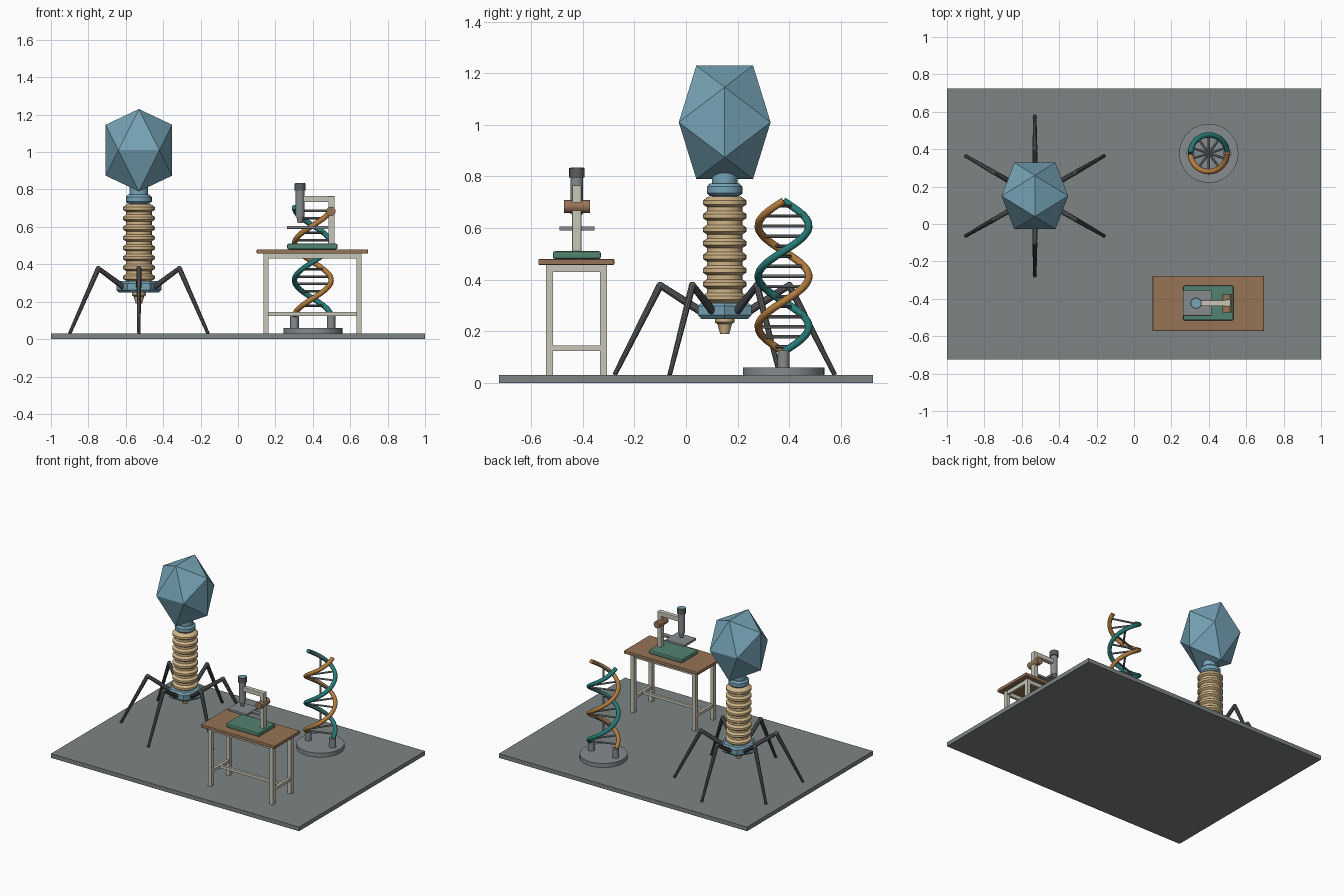
import bpy, bmesh, math
from mathutils import Vector, Matrix

if "Cube" in bpy.data.objects:
    bpy.data.objects.remove(bpy.data.objects["Cube"])


def material(name, r, g, b):
    m = bpy.data.materials.new(name)
    lin = [((c / 255 + 0.055) / 1.055) ** 2.4 for c in (r, g, b)]
    m.diffuse_color = (*lin, 1)
    m.use_nodes = True
    m.node_tree.nodes["Principled BSDF"].inputs["Base Color"].default_value = m.diffuse_color
    return m


FLOOR = material("slate_grey", 125, 132, 131)
BLUE = material("dusty_blue", 118, 163, 182)
SAND = material("sand", 208, 180, 134)
COPPER = material("copper_orange", 180, 124, 62)
WOOD = material("wood_brown", 150, 116, 86)
GREEN = material("bench_green", 82, 131, 112)
TEAL = material("deep_teal", 38, 122, 120)
CREAM = material("cream", 200, 198, 184)
DARK = material("dark_grey", 90, 93, 96)
STEEL = material("steel_grey", 134, 139, 142)


def finish(bm, name, mat, smooth=True):
    bmesh.ops.recalc_face_normals(bm, faces=bm.faces)
    me = bpy.data.meshes.new(name)
    bm.to_mesh(me)
    bm.free()
    ob = bpy.data.objects.new(name, me)
    bpy.context.collection.objects.link(ob)
    me.materials.append(mat)
    if smooth:
        bpy.ops.object.select_all(action='DESELECT')
        ob.select_set(True)
        bpy.context.view_layer.objects.active = ob
        bpy.ops.object.shade_smooth_by_angle(angle=math.radians(30))
    return ob


def box(name, mat, x, y, z, bevel=0.0):
    """Box from (min, max) ranges."""
    bm = bmesh.new()
    bmesh.ops.create_cube(bm, size=1)
    for v in bm.verts:
        v.co = [(a + b) / 2 + c * (b - a) for c, (a, b) in zip(v.co, (x, y, z))]
    if bevel:
        bmesh.ops.bevel(bm, geom=bm.edges[:], offset=bevel, segments=2,
                        profile=0.5, affect='EDGES')
    return finish(bm, name, mat, False)


def rod(name, mat, a, b, r1, r2=None, sides=16):
    """Straight, optionally tapered round bar from a to b."""
    a, b = Vector(a), Vector(b)
    d = b - a
    rot = d.to_track_quat('Z', 'Y').to_matrix().to_4x4()
    bm = bmesh.new()
    bmesh.ops.create_cone(bm, cap_ends=True, segments=sides, radius1=r1,
                          radius2=r1 if r2 is None else r2, depth=d.length,
                          matrix=Matrix.Translation((a + b) / 2) @ rot)
    return finish(bm, name, mat)


def lathe(name, mat, cx, cy, profile, sides=24):
    """Turn (radius, height) pairs around a vertical axis, capped."""
    bm = bmesh.new()
    rings = []
    for r, z in profile:
        rings.append([bm.verts.new((cx + r * math.cos(k * math.tau / sides),
                                    cy + r * math.sin(k * math.tau / sides), z))
                      for k in range(sides)])
    for lo, hi in zip(rings, rings[1:]):
        for k in range(sides):
            n = (k + 1) % sides
            bm.faces.new((lo[k], lo[n], hi[n], hi[k]))
    bm.faces.new(rings[0])
    bm.faces.new(rings[-1])
    return finish(bm, name, mat)


# floor slab
box("floor_slab", FLOOR, (-1, 1), (-0.725, 0.725), (0, 0.03))

# ---- virus ----
PX, PY = -0.53, 0.15

# stretched twenty-sided head, standing on an edge
bm = bmesh.new()
A, B, S = 0.11, 0.178, 1.236
for s in (-1, 1):
    for t in (-1, 1):
        for p in ((0, s * A, t * B), (s * A, t * B, 0), (s * B, 0, t * A)):
            bm.verts.new((PX + p[0], PY + p[1], 1.01 + p[2] * S))
bmesh.ops.convex_hull(bm, input=bm.verts[:])
finish(bm, "virus_head", BLUE, False)

# neck and collar
lathe("virus_neck", BLUE, PX, PY, [(0.05, 0.71), (0.05, 0.85)])
lathe("virus_collar", BLUE, PX, PY,
      [(0.058, 0.725), (0.069, 0.735), (0.069, 0.76), (0.058, 0.772)])

# ribbed tail sheath
N, Z0, Z1 = 8, 0.30, 0.722
step = (Z1 - Z0) / N
profile = []
for i in range(N):
    z = Z0 + i * step
    profile += [(0.069, z), (0.069, z + step * 0.22), (0.085, z + step * 0.42),
                (0.085, z + step * 0.70), (0.069, z + step * 0.92)]
profile.append((0.062, Z1))
lathe("tail_sheath", SAND, PX, PY, profile)

# hexagonal base plate and spike
lathe("base_plate", BLUE, PX, PY,
      [(0.105, 0.248), (0.12, 0.262), (0.12, 0.298), (0.105, 0.31)], 6)
lathe("tail_spike", SAND, PX, PY,
      [(0.018, 0.19), (0.028, 0.228), (0.038, 0.235), (0.038, 0.26)], 16)

# six jointed legs
for i in range(6):
    a = math.radians(30 + 60 * i)
    at = lambda r, z: (PX + r * math.cos(a), PY + r * math.sin(a), z)
    rod(f"leg_upper_{i}", DARK, at(0.085, 0.272), at(0.25, 0.378), 0.016, 0.013, 10)
    rod(f"leg_lower_{i}", DARK, at(0.25, 0.378), at(0.427, 0.03), 0.014, 0.009, 10)
    bm = bmesh.new()
    bmesh.ops.create_uvsphere(bm, u_segments=10, v_segments=6, radius=0.0145,
                              matrix=Matrix.Translation(at(0.25, 0.377)))
    finish(bm, f"leg_knee_{i}", DARK)

# ---- double helix ----
HX, HY, HR, HZ0, HZ1 = 0.40, 0.378, 0.098, 0.12, 0.705


def helix_point(t, phase):
    a = 3 * math.pi * t + phase
    return Vector((HX + HR * math.cos(a), HY + HR * math.sin(a),
                   HZ0 + (HZ1 - HZ0) * t))


lathe("helix_stand", STEEL, HX, HY, [(0.158, 0.03), (0.158, 0.06)], 40)
for name, mat, phase in (("teal", TEAL, 0), ("copper", COPPER, math.pi)):
    cu = bpy.data.curves.new(f"strand_{name}", 'CURVE')
    cu.dimensions = '3D'
    cu.bevel_depth, cu.bevel_resolution, cu.use_fill_caps = 0.0145, 3, True
    sp = cu.splines.new('POLY')
    sp.points.add(72)
    for k, p in enumerate(sp.points):
        p.co = (*helix_point(k / 72, phase), 1)
    cu.materials.append(mat)
    ob = bpy.data.objects.new(f"strand_{name}", cu)
    bpy.context.collection.objects.link(ob)
    bpy.ops.object.select_all(action='DESELECT')
    ob.select_set(True)
    bpy.context.view_layer.objects.active = ob
    bpy.ops.object.convert(target='MESH')
    foot = helix_point(0, phase)
    rod(f"helix_post_{name}", STEEL, (foot.x, foot.y, 0.06), (foot.x, foot.y, 0.125), 0.023)
for i in range(15):
    t = (i + 0.5) / 15
    rod(f"rung_{i}", STEEL, helix_point(t, 0), helix_point(t, math.pi), 0.0065, sides=8)

# ---- table ----
box("table_top", WOOD, (0.10, 0.695), (-0.572, -0.278), (0.457, 0.48), 0.004)
LX, LY = (0.137, 0.634), (-0.542, -0.333)
for i, x in enumerate(LX):
    for j, y in enumerate(LY):
        box(f"table_leg_{i}{j}", CREAM, (x, x + 0.027), (y, y + 0.027), (0.03, 0.458))
    for name, z in (("apron", (0.43, 0.458)), ("stretcher", (0.124, 0.144))):
        box(f"side_{name}_{i}", CREAM, (x + 0.004, x + 0.023), (LY[0] + 0.02, LY[1] + 0.01), z)
for j, y in enumerate(LY):
    box(f"long_apron_{j}", CREAM, (LX[0] + 0.02, LX[1] + 0.01), (y + 0.004, y + 0.023), (0.43, 0.458))
box("long_stretcher", CREAM, (LX[0] + 0.01, LX[1] + 0.02), (-0.434, -0.416), (0.124, 0.144))

# ---- microscope ----
MY, TX = -0.423, 0.332
box("scope_base", GREEN, (0.263, 0.532), (MY - 0.093, MY + 0.093), (0.48, 0.51), 0.008)
box("scope_pillar", CREAM, (0.484, 0.516), (MY - 0.018, MY + 0.018), (0.505, 0.765), 0.004)
box("scope_arm", CREAM, (TX, 0.516), (MY - 0.016, MY + 0.016), (0.733, 0.766), 0.004)
box("scope_stage", STEEL, (0.261, 0.415), (MY - 0.068, MY + 0.068), (0.59, 0.606), 0.002)
box("stage_bracket", STEEL, (0.40, 0.49), (MY - 0.016, MY + 0.016), (0.59, 0.604))
rod("scope_tube", STEEL, (TX, MY, 0.655), (TX, MY, 0.80), 0.024)
rod("scope_objective", STEEL, (TX, MY, 0.622), (TX, MY, 0.656), 0.013, 0.02)
rod("scope_eyepiece", DARK, (TX, MY, 0.795), (TX, MY, 0.832), 0.03)
rod("eyepiece_lens", BLUE, (TX, MY, 0.831), (TX, MY, 0.834), 0.025)
rod("focus_knob", WOOD, (0.497, MY - 0.05, 0.683), (0.497, MY + 0.05, 0.683), 0.025)
